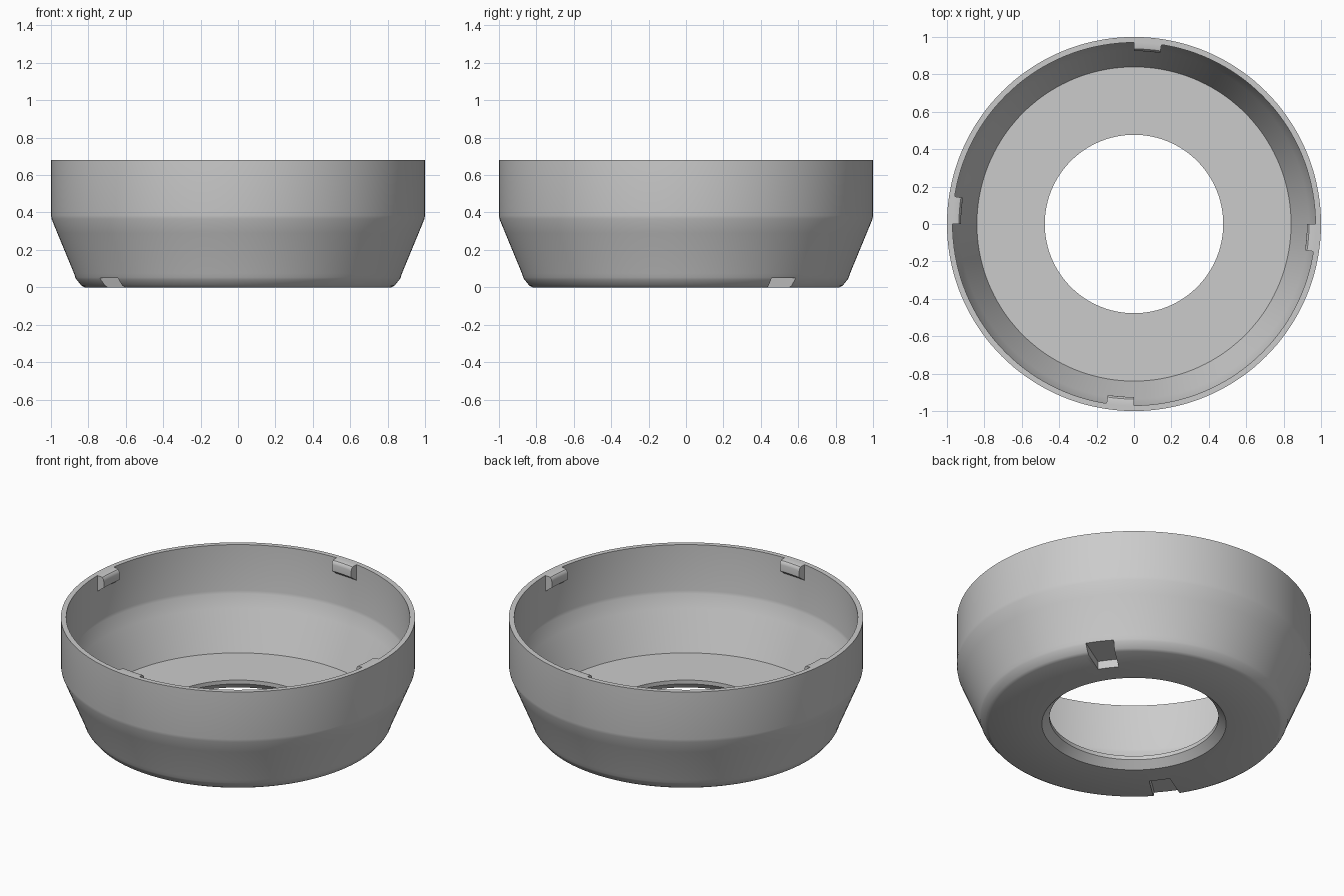
import bpy, bmesh, math

if "Cube" in bpy.data.objects:
    bpy.data.objects.remove(bpy.data.objects["Cube"])

grey = bpy.data.materials.new("plain grey")
grey.diffuse_color = (0.6, 0.6, 0.6, 1)
grey.use_nodes = True
grey.node_tree.nodes["Principled BSDF"].inputs["Base Color"].default_value = grey.diffuse_color


def sweep(name, profile, start=0, end=360, steps=144):
    """Sweep a closed (radius, z) profile around z, capping partial sweeps."""
    full = end - start == 360
    bm = bmesh.new()
    rings = []
    for i in range(steps if full else steps + 1):
        a = math.radians(start + (end - start) * i / steps)
        rings.append([bm.verts.new((r * math.cos(a), r * math.sin(a), z)) for r, z in profile])
    n = len(profile)
    for i in range(steps):
        p, q = rings[i], rings[(i + 1) % len(rings)]
        for j in range(n):
            k = (j + 1) % n
            bm.faces.new((p[j], q[j], q[k], p[k]))
    if not full:
        bm.faces.new(rings[0])
        bm.faces.new(rings[-1])
    bmesh.ops.recalc_face_normals(bm, faces=bm.faces[:])
    mesh = bpy.data.meshes.new(name)
    bm.to_mesh(mesh)
    bm.free()
    mesh.materials.append(grey)
    obj = bpy.data.objects.new(name, mesh)
    bpy.context.collection.objects.link(obj)
    return obj


def smooth(obj, angle):
    bpy.ops.object.select_all(action='DESELECT')
    obj.select_set(True)
    bpy.context.view_layer.objects.active = obj
    bpy.ops.object.shade_smooth_by_angle(angle=math.radians(angle))


# Open bowl: flat floor with chamfered hole, flared lower wall, straight rim
bowl = sweep("bowl", [
    (0.52, 0), (0.82, 0), (0.838, 0.01), (0.864, 0.042), (0.87, 0.053), (0.877, 0.075),
    (0.966, 0.29), (0.997, 0.366), (1.0, 0.385), (1.0, 0.68),
    (0.97, 0.68), (0.97, 0.395), (0.967, 0.376), (0.935, 0.30), (0.84, 0.066),
    (0.477, 0.066), (0.477, 0.042)])

# Two opposite notches in the underside
for i in range(2):
    cutter = sweep(f"notch_cutter_{i + 1}",
                   [(0.65, -0.05), (0.95, -0.05), (0.95, 0.05), (0.65, 0.05)],
                   31.8 + 180 * i, 42.4 + 180 * i, 4)
    cutter.hide_render = True
    cutter.hide_set(True)
    cut = bowl.modifiers.new(f"notch_{i + 1}", 'BOOLEAN')
    cut.operation = 'DIFFERENCE'
    cut.solver = 'EXACT'
    cut.object = cutter

# Apply the cuts, then shade
bpy.context.view_layer.objects.active = bowl
bowl.select_set(True)
for m in list(bowl.modifiers):
    bpy.ops.object.modifier_apply(modifier=m.name)
smooth(bowl, 32)

# Four locking tabs inside the rim, rounded on top and sloped beneath
for i in range(4):
    tab = sweep(f"locking_tab_{i + 1}", [
        (0.972, 0.58), (0.925, 0.615), (0.925, 0.655), (0.928, 0.668),
        (0.936, 0.677), (0.947, 0.68), (0.972, 0.68)],
        90 * i - 8.7, 90 * i, 4)
    smooth(tab, 32)
